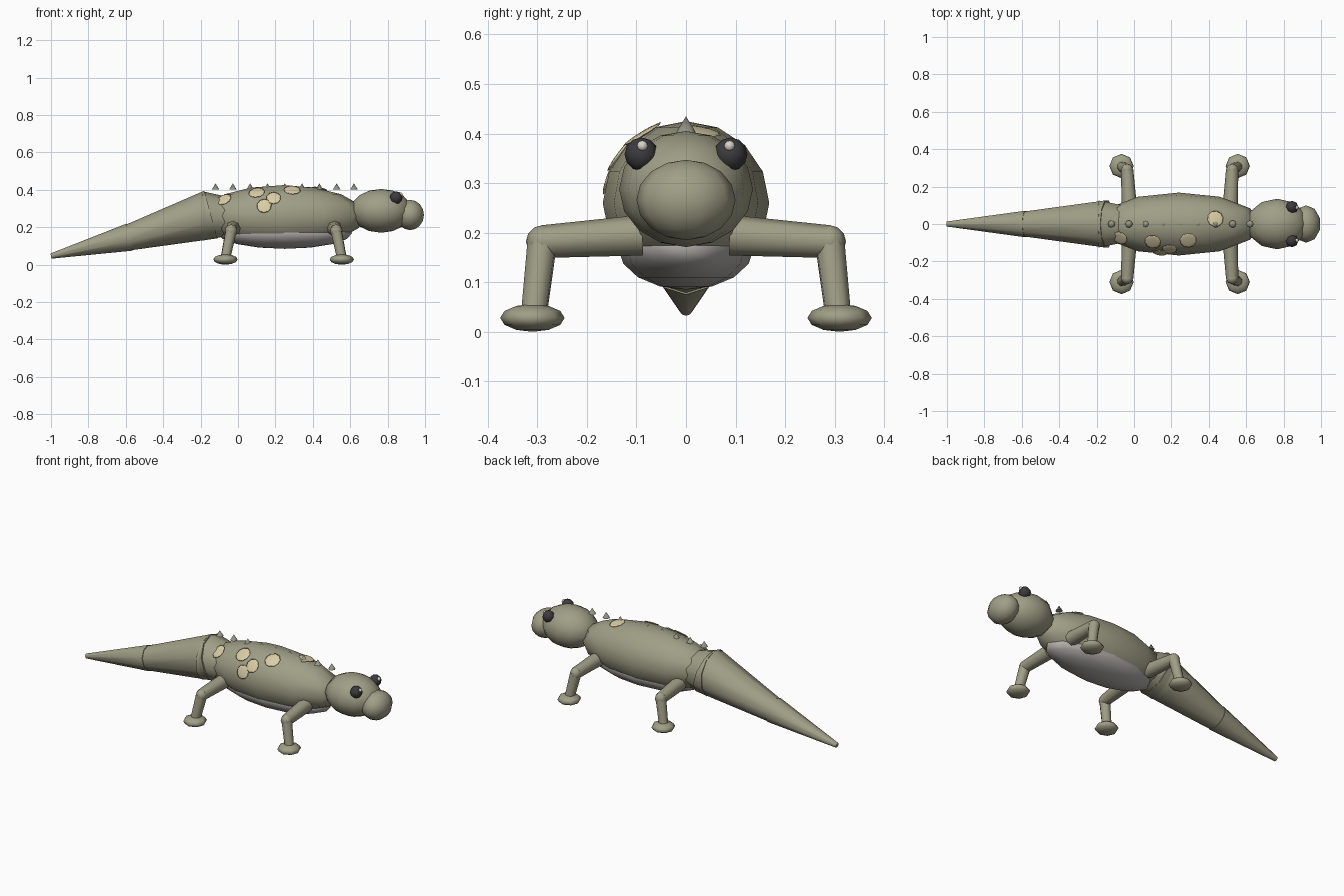
import bpy
from math import sqrt, radians
from mathutils import Vector

cube = bpy.data.objects.get("Cube")
if cube:
    bpy.data.objects.remove(cube, do_unlink=True)


def make_material(name, rgb):
    mat = bpy.data.materials.new(name)
    mat.use_nodes = True
    mat.diffuse_color = (*rgb, 1)
    node = next(n for n in mat.node_tree.nodes if n.type == 'BSDF_PRINCIPLED')
    node.inputs["Base Color"].default_value = (*rgb, 1)
    return mat


SKIN = make_material("olive skin", (0.35, 0.345, 0.24))
BELLY = make_material("grey belly", (0.43, 0.41, 0.39))
SPOT = make_material("cream spot", (0.70, 0.61, 0.38))
SPINE = make_material("dull spine", (0.29, 0.30, 0.23))
EYE = make_material("dark eye", (0.045, 0.045, 0.05))
GLINT = make_material("eye glint", (0.68, 0.66, 0.58))


def finish(name, mat, angle):
    obj = bpy.context.object
    obj.name = name
    obj.data.materials.append(mat)
    bpy.ops.object.transform_apply(location=False, rotation=False, scale=True)
    bpy.ops.object.shade_smooth_by_angle(angle=radians(angle))
    return obj


def ball(name, mat, centre, radii, segments=12, rings=8, normal=None):
    bpy.ops.mesh.primitive_uv_sphere_add(
        segments=segments, ring_count=rings, radius=1, location=centre)
    obj = bpy.context.object
    obj.scale = radii
    if normal:
        obj.rotation_euler = normal.to_track_quat('Z', 'Y').to_euler()
    return finish(name, mat, 180)


def taper(name, mat, start, end, r_start, r_end, sides=10):
    a, b = Vector(start), Vector(end)
    bpy.ops.mesh.primitive_cone_add(
        vertices=sides, radius1=r_start, radius2=r_end,
        depth=(b - a).length, location=(a + b) / 2)
    bpy.context.object.rotation_euler = (b - a).to_track_quat('Z', 'Y').to_euler()
    return finish(name, mat, 60)


# Trunk, belly, head and snout
BODY_C = Vector((0.24, 0, 0.26))
BODY_R = Vector((0.44, 0.168, 0.165))
ball("body", SKIN, BODY_C, BODY_R)
ball("belly", BELLY, (0.25, 0, 0.17), (0.36, 0.137, 0.085))
ball("head", SKIN, (0.765, 0, 0.288), (0.165, 0.135, 0.117))
ball("snout", SKIN, (0.92, 0, 0.266), (0.078, 0.1, 0.081), 10, 8)

# Tail in three tapering sections
taper("tail_root", SKIN, (0.04, 0, 0.257), (-0.19, 0, 0.26), 0.085, 0.132)
taper("tail_middle", SKIN, (-0.145, 0, 0.268), (-0.61, 0, 0.138), 0.132, 0.066)
taper("tail_tip", SKIN, (-0.58, 0, 0.147), (-1.0, 0, 0.046), 0.074, 0.014)

# Eyes and legs on both sides
for side, s in (("left", 1), ("right", -1)):
    ball(f"{side}_eye", EYE, (0.845, s * 0.09, 0.358), (0.034, 0.034, 0.034), 8, 6)
    ball(f"{side}_eye_glint", GLINT, (0.87, s * 0.088, 0.375),
         (0.011, 0.011, 0.011), 8, 6)
    for place, hip, knee, ankle in (("front", 0.515, 0.525, 0.555),
                                    ("back", -0.025, -0.037, -0.067)):
        name = f"{place}_{side}"
        knee_at = (knee, s * 0.29, 0.182)
        ankle_at = (ankle, s * 0.307, 0.035)
        taper(name + "_upper_leg", SKIN, (hip, s * 0.09, 0.195), knee_at,
              0.041, 0.033, 8)
        ball(name + "_knee", SKIN, knee_at, (0.033, 0.033, 0.033), 8, 6)
        taper(name + "_lower_leg", SKIN, knee_at, ankle_at, 0.031, 0.027, 8)
        ball(name + "_foot", SKIN, (ankle, s * 0.31, 0.028),
             (0.065, 0.065, 0.028), 8, 6)

# Row of spines along the back
for i in range(9):
    x = -0.12 + i * 0.0925
    taper(f"back_spine_{i + 1}", SPINE, (x, 0, 0.402), (x, 0, 0.435), 0.02, 0, 8)

# Flat spots lying on the trunk
spots = [(-0.075, -0.075, 0.042), (0.1, -0.095, 0.044), (0.14, -0.154, 0.04),
         (0.19, -0.135, 0.04), (0.29, -0.088, 0.045), (0.435, 0.028, 0.044)]
for i, (x, y, r) in enumerate(spots):
    dx, dy = x - BODY_C.x, y - BODY_C.y
    dz = BODY_R.z * sqrt(1 - (dx / BODY_R.x) ** 2 - (dy / BODY_R.y) ** 2)
    normal = Vector((dx / BODY_R.x ** 2, dy / BODY_R.y ** 2, dz / BODY_R.z ** 2))
    ball(f"spot_{i + 1}", SPOT, BODY_C + Vector((dx, dy, dz)),
         (r, r, 0.0045), 10, 6, normal.normalized())
